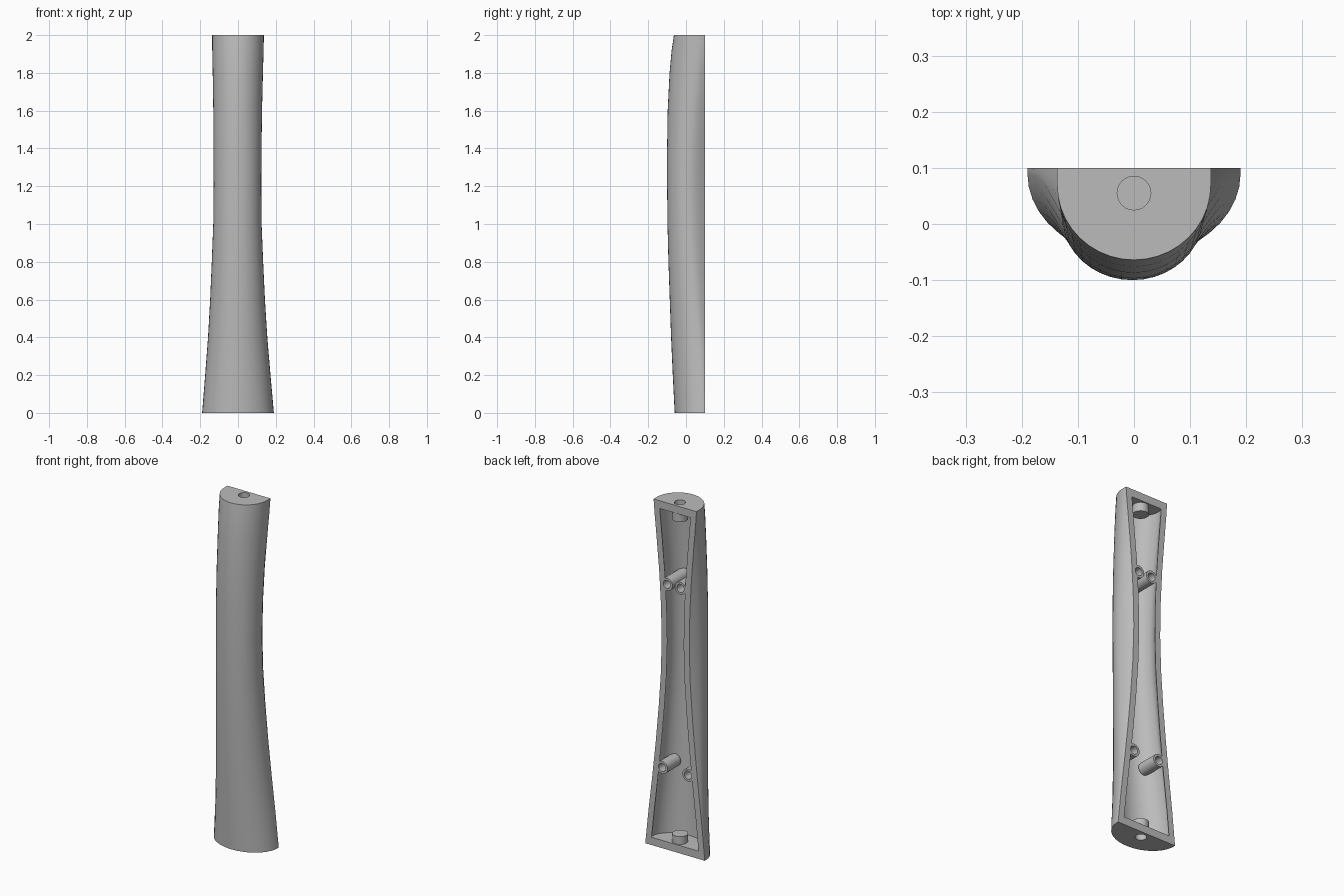
import bpy
import bmesh
from math import sin, cos, pi
from mathutils import Matrix

cube = bpy.data.objects.get("Cube")
if cube:
    bpy.data.objects.remove(cube, do_unlink=True)

grey = bpy.data.materials.new("plain grey")
grey.use_nodes = True
grey.diffuse_color = (0.5, 0.5, 0.5, 1)
grey.node_tree.nodes["Principled BSDF"].inputs["Base Color"].default_value = (0.5, 0.5, 0.5, 1)

BACK = 0.1      # flat mating plane
WALL = 0.03
END = 0.045     # thickness of the end walls

# height, widest half width, half width at the back, front y, y of the widest point
STATIONS = [
    (0.0, 0.19, 0.19, -0.060, 0.09),
    (0.2, 0.173, 0.17, -0.070, 0.085),
    (0.4, 0.157, 0.147, -0.079, 0.07),
    (0.6, 0.145, 0.126, -0.086, 0.05),
    (0.8, 0.136, 0.108, -0.093, 0.035),
    (1.0, 0.128, 0.094, -0.098, 0.02),
    (1.2, 0.126, 0.088, -0.1, 0.015),
    (1.4, 0.127, 0.092, -0.1, 0.02),
    (1.6, 0.129, 0.103, -0.097, 0.035),
    (1.8, 0.133, 0.12, -0.087, 0.055),
    (1.92, 0.136, 0.131, -0.076, 0.065),
    (2.0, 0.137, 0.137, -0.064, 0.07),
]


def station_at(z):
    """Interpolated station values at height z."""
    for a, b in zip(STATIONS, STATIONS[1:]):
        if z <= b[0]:
            t = (z - a[0]) / (b[0] - a[0])
            return tuple(p + (q - p) * t for p, q in zip(a, b))
    return STATIONS[-1]


def section(z, inset):
    """D-shaped outline at height z, open side on the back plane."""
    _, wide, rim, front, mid = station_at(z)
    wide, rim, front = wide - inset, rim - inset * 1.2, front + inset
    half = []
    if inset:
        half.append((rim, BACK + 0.03))
    for i in range(4):
        t = i / 4
        half.append((rim + (wide - rim) * sin(t * pi / 2), BACK - (BACK - mid) * t))
    for i in range(10):
        a = i / 10 * pi / 2
        half.append((wide * cos(a), mid - (mid - front) * sin(a)))
    points = half + [(0, front)] + [(-x, y) for x, y in reversed(half)]
    return [(x - 0.003 * sin(pi * z / 2), y, z) for x, y in points]


def finish(bm, name):
    bmesh.ops.recalc_face_normals(bm, faces=bm.faces)
    mesh = bpy.data.meshes.new(name)
    bm.to_mesh(mesh)
    bm.free()
    mesh.materials.append(grey)
    obj = bpy.data.objects.new(name, mesh)
    bpy.context.collection.objects.link(obj)
    return obj


def loft(name, heights, inset):
    bm = bmesh.new()
    rings = [[bm.verts.new(p) for p in section(z, inset)] for z in heights]
    n = len(rings[0])
    for lo, hi in zip(rings, rings[1:]):
        for i in range(n):
            j = (i + 1) % n
            bm.faces.new((lo[i], lo[j], hi[j], hi[i]))
    bm.faces.new(rings[0])
    bm.faces.new(rings[-1])
    return finish(bm, name)


def rod(name, radius, start, end, axis, a, b):
    """Cylinder along z at (x, y) = (a, b), or along y at (x, z) = (a, b)."""
    bm = bmesh.new()
    bmesh.ops.create_cone(bm, cap_ends=True, segments=24, radius1=radius,
                          radius2=radius, depth=end - start)
    mid = (start + end) / 2
    if axis == 'Z':
        place = Matrix.Translation((a, b, mid))
    else:
        place = Matrix.Translation((a, mid, b)) @ Matrix.Rotation(pi / 2, 4, 'X')
    bmesh.ops.transform(bm, matrix=place, verts=bm.verts)
    return finish(bm, name)


def combine(target, tool, operation):
    """Boolean the tool into the target, then remove the tool."""
    tool.hide_render = True
    mod = target.modifiers.new("cut", 'BOOLEAN')
    mod.operation = operation
    mod.solver = 'EXACT'
    mod.object = tool
    bpy.context.view_layer.update()
    graph = bpy.context.evaluated_depsgraph_get()
    mesh = bpy.data.meshes.new_from_object(target.evaluated_get(graph))
    target.modifiers.clear()
    target.data = mesh
    bpy.data.objects.remove(tool, do_unlink=True)


# Hollow half shell
heights = [s[0] for s in STATIONS]
shell = loft("handle_half_shell", heights, 0)
cavity = loft("cavity", [END] + heights[1:-1] + [2 - END], WALL)
combine(shell, cavity, 'DIFFERENCE')

# Blind pin sockets inside both ends, and screw bosses reaching the back plane
bosses = [(0.083, 0.465, -0.02), (-0.083, 0.465, -0.02),
          (0.052, 1.53, -0.06), (-0.034, 1.53, -0.06)]
for lo, hi in ((0.02, 0.09), (1.905, 1.98)):
    combine(shell, rod("pin_socket", 0.042, lo, hi, 'Z', 0, 0.053), 'UNION')
for x, z, deep in bosses:
    combine(shell, rod("screw_boss", 0.036, deep, BACK, 'Y', x, z), 'UNION')

# Holes in the sockets and bosses
for lo, hi in ((-0.02, 0.07), (1.93, 2.02)):
    combine(shell, rod("pin_hole", 0.03, lo, hi, 'Z', 0, 0.055), 'DIFFERENCE')
for x, z, deep in bosses:
    combine(shell, rod("screw_hole", 0.023, 0.03, BACK + 0.05, 'Y', x, z), 'DIFFERENCE')

# Smooth skin with crisp rims
for o in bpy.context.selected_objects:
    o.select_set(False)
shell.select_set(True)
bpy.context.view_layer.objects.active = shell
bpy.ops.object.shade_smooth_by_angle(angle=pi / 6)
